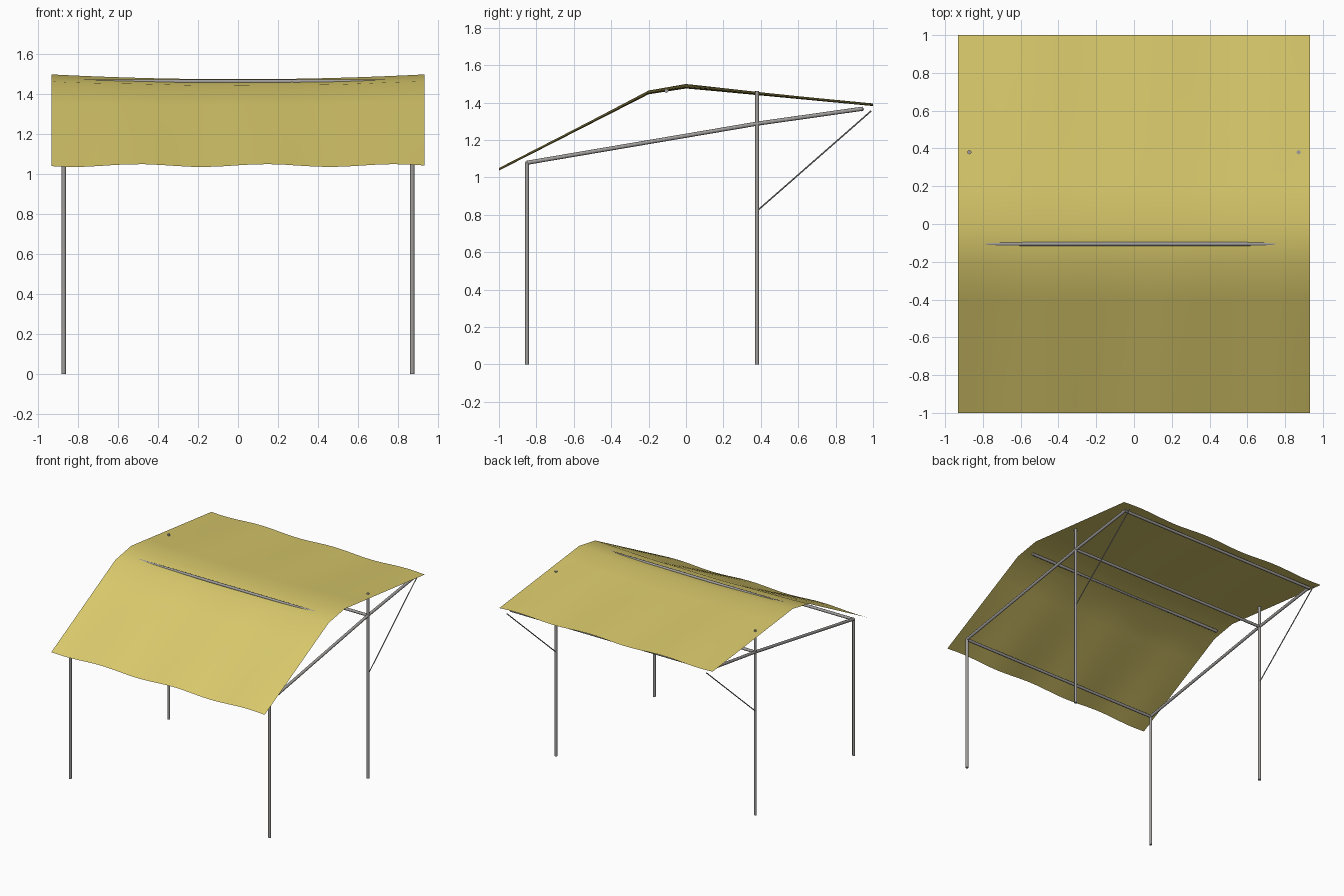
import bpy, bmesh, math
from mathutils import Vector

if "Cube" in bpy.data.objects:
    bpy.data.objects.remove(bpy.data.objects["Cube"])


def material(name, color):
    m = bpy.data.materials.new(name)
    m.diffuse_color = (*color, 1)
    m.use_nodes = True
    m.node_tree.nodes["Principled BSDF"].inputs["Base Color"].default_value = m.diffuse_color
    return m


cloth = material("yellow cloth", (0.70, 0.59, 0.15))
metal = material("grey metal", (0.35, 0.34, 0.33))


def make_object(name, bm, mat):
    mesh = bpy.data.meshes.new(name)
    bm.to_mesh(mesh)
    bm.free()
    mesh.materials.append(mat)
    ob = bpy.data.objects.new(name, mesh)
    bpy.context.collection.objects.link(ob)
    return ob


def smooth(ob, angle):
    bpy.ops.object.select_all(action='DESELECT')
    ob.select_set(True)
    bpy.context.view_layer.objects.active = ob
    bpy.ops.object.shade_smooth_by_angle(angle=math.radians(angle))


def tube(name, a, b, r=0.011, sides=10):
    a, b = Vector(a), Vector(b)
    bm = bmesh.new()
    bmesh.ops.create_cone(bm, cap_ends=True, segments=sides, radius1=r,
                          radius2=r, depth=(b - a).length)
    ob = make_object(name, bm, metal)
    ob.location = (a + b) / 2
    ob.rotation_mode = 'QUATERNION'
    ob.rotation_quaternion = (b - a).to_track_quat('Z', 'Y')
    smooth(ob, 40)


# Side frames: legs, bent rafter and thin brace, mirrored left and right
X = 0.872
for side, s in (("left", -X), ("right", X)):
    tube(f"{side}_front_leg", (s, -0.85, 0), (s, -0.85, 1.08))
    tube(f"{side}_back_leg", (s, 0.38, 0), (s, 0.38, 1.462))
    tube(f"{side}_lower_rafter", (s, -0.85, 1.078), (s, 0.38, 1.287))
    tube(f"{side}_upper_rafter", (s, 0.38, 1.287), (s, 0.945, 1.367))
    tube(f"{side}_brace", (s, 0.385, 0.825), (s, 0.99, 1.355), 0.004, 8)

# Cross bars joining the two sides, and the ridge pole under the cloth
for name, y, z in (("front_bar", -0.85, 1.075), ("middle_bar", 0.38, 1.287),
                   ("back_bar", 0.94, 1.364), ("ridge_pole", -0.105, 1.463)):
    tube(name, (-X, y, z), (X, y, z))

# Cloth canopy: bent profile with a sagging ridge and rippled front and back
profile = [(-1, 1.043), (-0.2, 1.464), (0, 1.499), (1, 1.388)]
W = 0.933


def height(x, y):
    for (y0, z0), (y1, z1) in zip(profile, profile[1:]):
        if y <= y1 + 1e-6:
            z = z0 + (z1 - z0) * (y - y0) / (y1 - y0)
            break
    sag = 0.024 * (1 - (x / W) ** 2) * (1 - abs(y))
    ripple = 0.007 * math.cos(math.tau * (x - 0.14) / 0.64) * abs(y)
    return z - sag + ripple


NX, NY = 24, 10
bm = bmesh.new()
bmesh.ops.create_grid(bm, x_segments=NX, y_segments=NY, size=1)
for v in bm.verts:
    x, y = v.co.x * W, v.co.y
    v.co = (x, y, height(x, y))
smooth(make_object("canopy", bm, cloth), 60)
